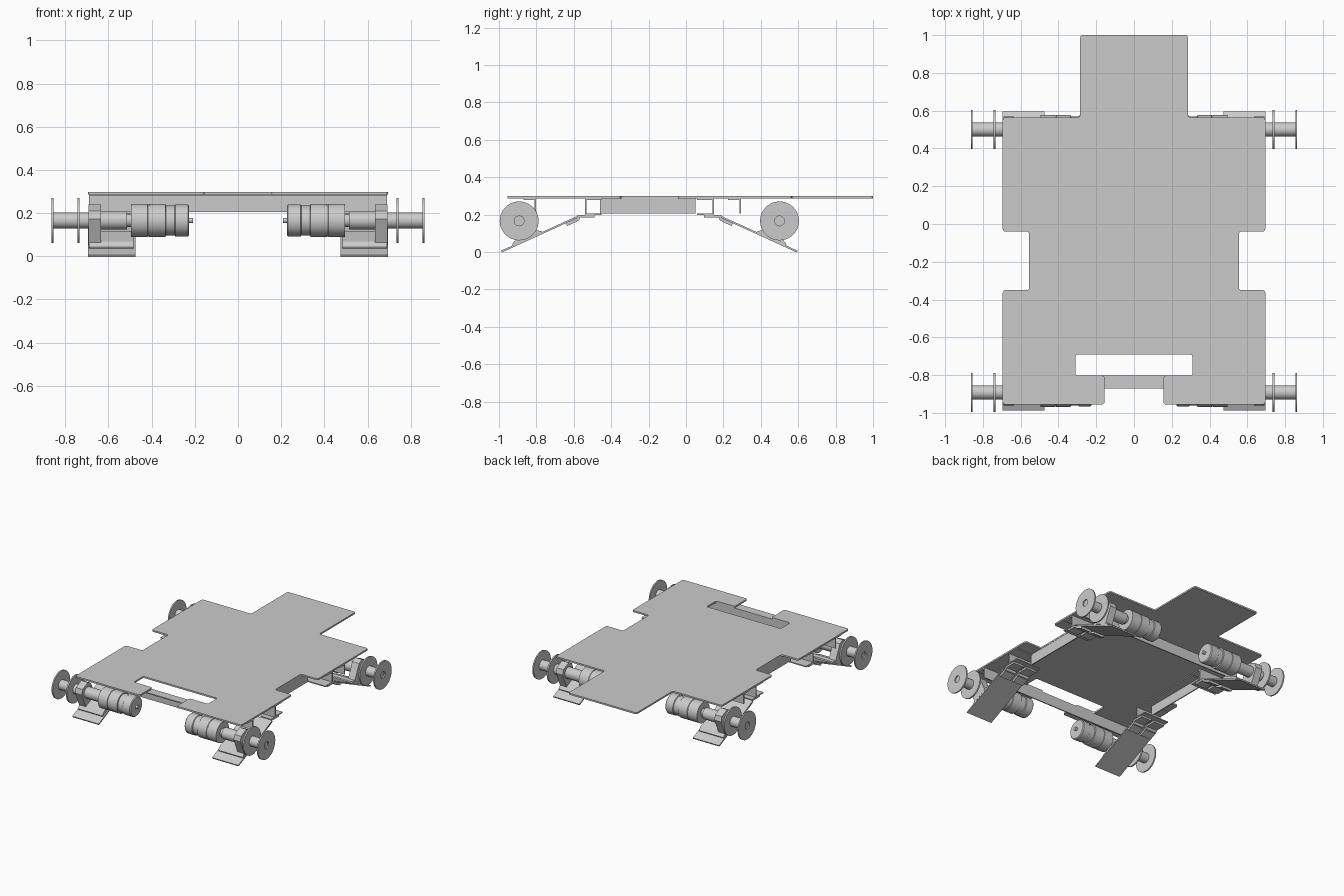
import bpy, bmesh, math

cube = bpy.data.objects.get("Cube")
if cube:
    bpy.data.objects.remove(cube)

grey = bpy.data.materials.new("light_grey")
grey.use_nodes = True
grey.diffuse_color = (0.6, 0.6, 0.6, 1)
grey.node_tree.nodes["Principled BSDF"].inputs["Base Color"].default_value = (0.6, 0.6, 0.6, 1)


def finish(bm, name, smooth=False):
    bmesh.ops.recalc_face_normals(bm, faces=bm.faces)
    mesh = bpy.data.meshes.new(name)
    bm.to_mesh(mesh)
    bm.free()
    mesh.materials.append(grey)
    ob = bpy.data.objects.new(name, mesh)
    bpy.context.collection.objects.link(ob)
    if smooth:
        bpy.ops.object.select_all(action='DESELECT')
        ob.select_set(True)
        bpy.context.view_layer.objects.active = ob
        bpy.ops.object.shade_smooth_by_angle(angle=math.radians(35))
    return ob


def prism(name, points, depth, rounding=0):
    """Extrude a closed outline of 3D points along a depth vector."""
    bm = bmesh.new()
    face = bm.faces.new([bm.verts.new(p) for p in points])
    if rounding:
        bmesh.ops.bevel(bm, geom=bm.verts[:], offset=rounding, segments=4,
                        profile=0.5, affect='VERTICES')
    ext = bmesh.ops.extrude_face_region(bm, geom=bm.faces[:], use_keep_orig=True)
    moved = [g for g in ext["geom"] if isinstance(g, bmesh.types.BMVert)]
    bmesh.ops.translate(bm, verts=moved, vec=depth)
    return finish(bm, name)


def lathe(name, profile, sx, y, z, steps=40):
    """Turn an (x, radius) profile about an axle parallel to x."""
    bm = bmesh.new()
    vs = [bm.verts.new((sx * x, y, z + r)) for x, r in profile]
    es = [bm.edges.new(pair) for pair in zip(vs, vs[1:])]
    bmesh.ops.spin(bm, geom=vs + es, cent=(0, y, z), axis=(1, 0, 0),
                   angle=math.tau, steps=steps)
    bmesh.ops.remove_doubles(bm, verts=bm.verts, dist=0.0003)
    return finish(bm, name, True)


# Top deck with side notches, rear tongue and T-shaped front cutout
half = [(0.155, -0.955), (0.695, -0.955), (0.695, -0.35), (0.555, -0.35),
        (0.555, -0.04), (0.695, -0.04), (0.695, 0.565), (0.285, 0.565), (0.285, 1.0)]
cutout = [(0.31, -0.69), (0.31, -0.803), (0.155, -0.803)]
right_side = cutout + half
outline = right_side + [(-x, y) for x, y in reversed(right_side)]
prism("deck", [(x, y, 0.286) for x, y in outline], (0, 0, 0.012), 0.014)

TOP, LOW, T = 0.286, 0.205, 0.008


def angle_profile(web, flange):
    """L section hanging under the deck, as (offset, height) points."""
    s = math.copysign(T, flange - web)
    return [(web, LOW), (web, TOP), (flange, TOP), (flange, TOP - T),
            (web + s, TOP - T), (web + s, LOW)]


# Cross beams and side rails
for name, web, flange in (("front_beam", -0.803, -0.87), ("rear_beam", 0.295, 0.225)):
    prism(name, [(-0.69, y, z) for y, z in angle_profile(web, flange)], (1.38, 0, 0))
for side, sx in (("left", 1), ("right", -1)):
    prism(side + "_rail", [(sx * x, -0.46, z) for x, z in angle_profile(0.553, 0.48)],
          (0, 0.51, 0))

# Corner units: v runs outward from the middle of the chassis
MID, AXLE_V, AXLE_Z = -0.196, 0.696, 0.166
TILT = math.radians(24.5)
C, S = math.cos(TILT), math.sin(TILT)


def tilted(along, up):
    """Point in the frame of the sloping plate, with the axle as origin."""
    return (AXLE_V + along * C + up * S, AXLE_Z - along * S + up * C)


def tilted_box(a0, a1, u0, u1):
    return [tilted(a0, u0), tilted(a1, u0), tilted(a1, u1), tilted(a0, u1)]


motor = [(0.208, 0), (0.208, 0.012), (0.226, 0.012), (0.226, 0.068), (0.232, 0.074),
         (0.29, 0.074), (0.294, 0.069), (0.334, 0.069), (0.336, 0.077), (0.411, 0.077),
         (0.413, 0.074), (0.417, 0.074), (0.419, 0.077), (0.495, 0.077), (0.495, 0.03),
         (0.515, 0.03), (0.515, 0.042), (0.64, 0.042), (0.64, 0)]
wheel = [(0.69, 0), (0.69, 0.037), (0.733, 0.037), (0.733, 0.104), (0.744, 0.104),
         (0.744, 0.037), (0.854, 0.037), (0.854, 0.104), (0.864, 0.104), (0.864, 0.026),
         (0.855, 0.026), (0.855, 0)]

# Channel bracket under the deck, open sideways
bracket = [(0.255, LOW), (0.255, LOW - T), (0.345, LOW - T), (0.345, TOP),
           (0.255, TOP), (0.255, TOP - T), (0.345 - T, TOP - T), (0.345 - T, LOW)]
gearbox = [tilted(a, u) for a, u in ((-0.06, -0.1), (0.06, -0.1), (0.06, 0.035),
                                     (0.035, 0.065), (-0.035, 0.065), (-0.06, 0.035))]
foot = [tilted(a, u) for a, u in ((-0.085, -0.106), (0.085, -0.106), (0.085, -0.097),
                                  (0.055, -0.082), (-0.055, -0.082), (-0.085, -0.097))]

for end, sy in (("front", -1), ("rear", 1)):
    for side, sx in (("left", 1), ("right", -1)):
        tag = end + "_" + side + "_"

        def bar(name, section, x0, x1):
            prism(tag + name, [(sx * x0, MID + sy * v, z) for v, z in section],
                  (sx * (x1 - x0), 0, 0))

        y = MID + sy * AXLE_V
        lathe(tag + "motor", motor, sx, y, AXLE_Z)
        lathe(tag + "wheel", wheel, sx, y, AXLE_Z)
        bar("sloping_plate", tilted_box(-0.29, 0.154, -0.115, -0.105), 0.475, 0.695)
        bar("gearbox", gearbox, 0.635, 0.692)
        bar("motor_foot", foot, 0.485, 0.69)
        bar("bracket", bracket, 0.475, 0.69)
        # Paired hinges joining bracket and sloping plate
        for n, x0 in enumerate((0.48, 0.595)):
            x1 = x0 + 0.09
            bar("hinge_wing_%d" % n, [(0.292, 0.183), (0.385, 0.183),
                                      (0.385, 0.197), (0.292, 0.197)], x0, x1)
            bar("hinge_leaf_%d" % n, tilted_box(-0.28, -0.222, -0.131, -0.115), x0, x1)
            pin = [(x0, 0), (x0, 0.012), (x1, 0.012), (x1, 0)]
            lathe(tag + "hinge_pin_%d" % n, pin, sx, MID + sy * 0.385, 0.178, 12)
